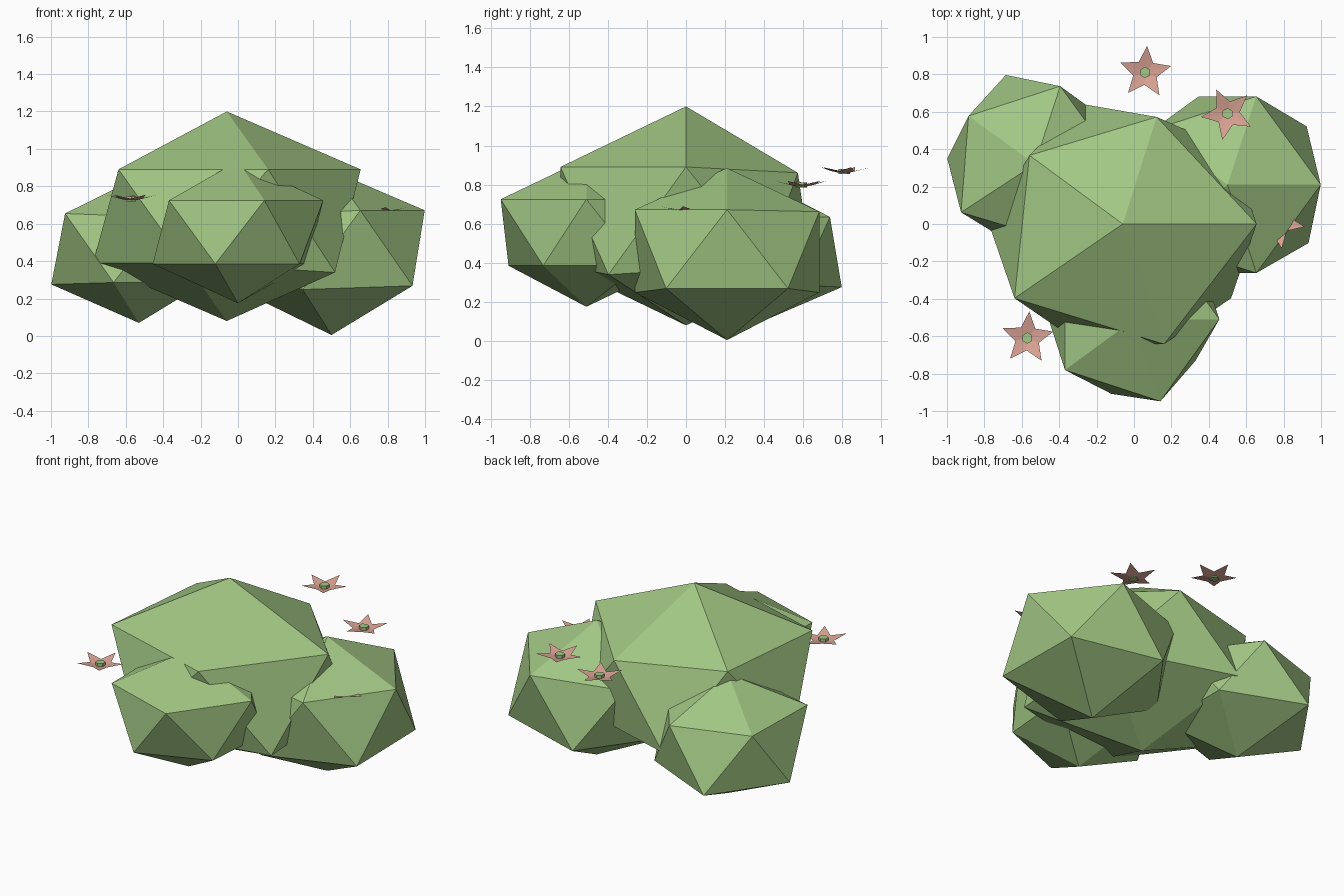
import bpy, bmesh
from math import sin, cos, radians, pi
from mathutils import Vector

cube = bpy.data.objects.get("Cube")
if cube:
    bpy.data.objects.remove(cube)


def material(name, color):
    mat = bpy.data.materials.new(name)
    mat.use_nodes = True
    mat.diffuse_color = (*color, 1)
    mat.node_tree.nodes["Principled BSDF"].inputs["Base Color"].default_value = (*color, 1)
    return mat


leaf_green = material("leaf_green", (0.36, 0.57, 0.23))
petal_pink = material("petal_pink", (0.71, 0.37, 0.30))


def add_object(name, bm, materials):
    mesh = bpy.data.meshes.new(name)
    bm.to_mesh(mesh)
    bm.free()
    for mat in materials:
        mesh.materials.append(mat)
    obj = bpy.data.objects.new(name, mesh)
    bpy.context.collection.objects.link(obj)
    return obj


def foliage(name, center, radii, nudges=()):
    """Faceted leaf clump; nudges move the corner nearest a direction."""
    bm = bmesh.new()
    bmesh.ops.create_icosphere(bm, subdivisions=1, radius=1)
    bm.verts.ensure_lookup_table()
    moves = []
    for direction, offset in nudges:
        aim = Vector(direction).normalized()
        moves.append((max(bm.verts, key=lambda v: v.co.dot(aim)), Vector(offset)))
    for v in bm.verts:
        v.co = Vector(c + r * k for c, r, k in zip(center, radii, v.co))
    for v, offset in moves:
        v.co += offset
    add_object(name, bm, [leaf_green])


def flower(name, center, turn):
    """Five folded, upturned petals around a six-sided middle."""
    bm = bmesh.new()
    middle = bm.verts.new((0, 0, 0))
    ring = []
    for i in range(10):
        r, z = ((0.143, 0.034), (0.066, 0.014))[i % 2]
        a = radians(turn) + i * pi / 5
        ring.append(bm.verts.new((r * cos(a), r * sin(a), z)))
    for a, b in zip(ring, ring[1:] + ring[:1]):
        bm.faces.new((middle, a, b))
    petals = set(bm.faces)
    disc = bmesh.ops.create_cone(bm, cap_ends=True, segments=6,
                                 radius1=0.03, radius2=0.03, depth=0.026)
    bmesh.ops.translate(bm, verts=disc["verts"], vec=(0, 0, 0.013))
    for f in bm.faces:
        f.material_index = 0 if f in petals else 1
    add_object(name, bm, [petal_pink, leaf_green]).location = center


# Leaf clumps
foliage("main_foliage", (-0.06, 0, 0.64), (0.8, 0.755, 0.56), [
    ((-0.7, 0.5, 0.4), (0.08, -0.03, 0)),
    ((0.3, 0.9, 0.4), (-0.04, -0.07, -0.03)),
    ((0.7, -0.5, -0.4), (0, 0, -0.05)),
])
foliage("right_foliage", (-0.53, 0.32, 0.46), (0.49, 0.49, 0.39), [
    ((-0.7, -0.5, 0.4), (-0.04, 0, 0.02)),
    ((-0.9, 0, -0.4), (-0.03, 0.03, -0.01)),
    ((-0.3, 0.9, -0.4), (-0.02, 0.06, -0.01)),
])
foliage("left_foliage", (0.5, 0.21, 0.445), (0.557, 0.555, 0.44), [
    ((0.9, 0, 0.4), (0, 0, 0.03)),
    ((0.3, -0.9, 0.4), (0, 0, 0.03)),
    ((0.3, 0.9, 0.4), (0, 0, 0.02)),
    ((0.7, -0.5, -0.4), (0.03, -0.02, 0.02)),
    ((0.7, 0.5, -0.4), (0.02, 0.02, 0.02)),
])
foliage("front_foliage", (0, -0.51, 0.555), (0.51, 0.515, 0.38), [
    ((-0.3, -0.9, -0.4), (0.02, 0.04, 0)),
    ((0.7, -0.5, -0.4), (-0.04, 0.05, 0)),
])

# Blossoms
flower("front_flower", (-0.57, -0.61, 0.72), 86)
flower("back_flower", (0.06, 0.81, 0.855), 86)
flower("left_back_flower", (0.5, 0.59, 0.785), 43)
flower("left_side_flower", (0.77, 0.01, 0.655), 62)
